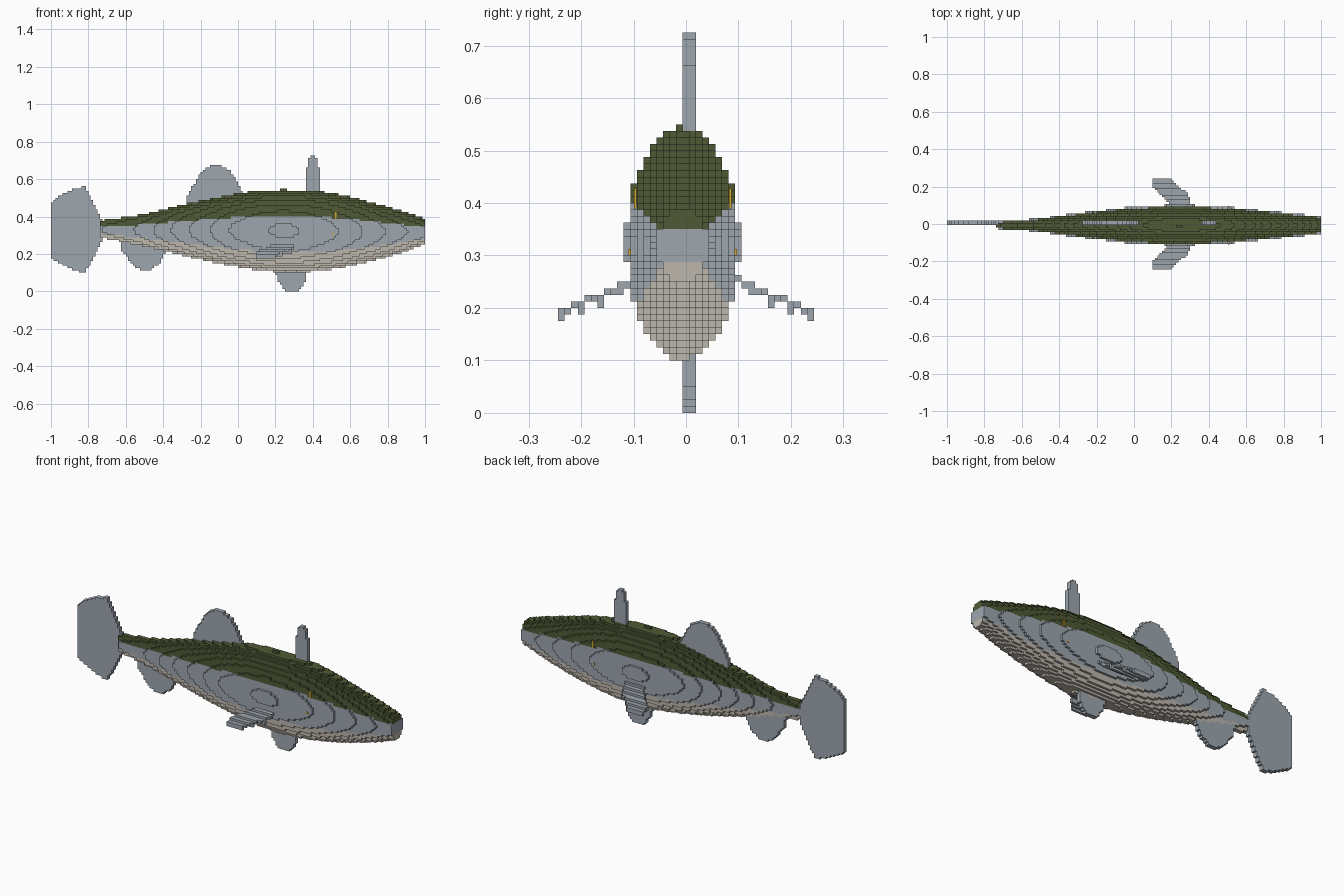
import bpy
import math
from mathutils import Vector

cube = bpy.data.objects.get("Cube")
if cube:
    bpy.data.objects.remove(cube, do_unlink=True)

V = 0.0125                      # block size
ORIGIN = (-1.0, -0.24375, 0.0)  # corner of the block grid
AXIS_Y = -0.00625               # centre plane of the body


def material(name, r, g, b):
    lin = [((c / 255 + 0.055) / 1.055) ** 2.4 for c in (r, g, b)] + [1.0]
    m = bpy.data.materials.new(name)
    m.use_nodes = True
    m.diffuse_color = lin
    bsdf = next(n for n in m.node_tree.nodes if n.type == 'BSDF_PRINCIPLED')
    bsdf.inputs["Base Color"].default_value = lin
    return m


GREEN = material("olive green", 80, 90, 54)
GREY = material("blue grey", 158, 167, 175)
BEIGE = material("pale beige", 190, 183, 172)
YELLOW = material("eye yellow", 218, 170, 40)


def centre(i, j, k):
    return [ORIGIN[n] + (c + 0.5) * V for n, c in enumerate((i, j, k))]


def build_blocks(name, cells, mats):
    """Make a mesh from the exposed sides of {cell: material index}."""
    verts, faces, slots = {}, [], []
    for cell, slot in cells.items():
        for axis in range(3):
            u, w = (axis + 1) % 3, (axis + 2) % 3
            for side in (0, 1):
                other = list(cell)
                other[axis] += 2 * side - 1
                if tuple(other) in cells:
                    continue
                quad = []
                for du, dw in ((0, 0), (1, 0), (1, 1), (0, 1)):
                    p = list(cell)
                    p[axis] += side
                    p[u] += du
                    p[w] += dw
                    quad.append(verts.setdefault(tuple(p), len(verts)))
                faces.append(quad if side else quad[::-1])
                slots.append(slot)
    mesh = bpy.data.meshes.new(name)
    mesh.from_pydata([[ORIGIN[n] + p[n] * V for n in range(3)] for p in verts], [], faces)
    for m in mats:
        mesh.materials.append(m)
    mesh.polygons.foreach_set("material_index", slots)
    mesh.update()
    ob = bpy.data.objects.new(name, mesh)
    bpy.context.collection.objects.link(ob)
    return ob


def interp(table, x):
    """Smooth curve through (x, value) points."""
    n = len(table)
    slope = [(table[min(i + 1, n - 1)][1] - table[max(i - 1, 0)][1]) /
             (table[min(i + 1, n - 1)][0] - table[max(i - 1, 0)][0]) for i in range(n)]
    x = max(table[0][0], min(table[-1][0], x))
    i = max(k for k in range(n - 1) if table[k][0] <= x)
    (xa, a), (xb, b) = table[i], table[i + 1]
    d = xb - xa
    t = (x - xa) / d
    return (a * (2 * t**3 - 3 * t**2 + 1) + slope[i] * d * (t**3 - 2 * t**2 + t)
            + b * (3 * t**2 - 2 * t**3) + slope[i + 1] * d * (t**3 - t**2))


# Body: elliptical sections along x, coloured in three bands by height
TOP = [(-0.74, 0.38), (-0.5, 0.415), (-0.3, 0.463), (0.04, 0.53), (0.25, 0.543),
       (0.5, 0.527), (0.8, 0.452), (1.0, 0.392)]
BOTTOM = [(-0.74, 0.285), (-0.5, 0.24), (-0.3, 0.193), (0.0, 0.13), (0.25, 0.103),
          (0.5, 0.118), (0.8, 0.185), (1.0, 0.25)]
WIDTH = [(-0.74, 0.018), (-0.55, 0.032), (-0.45, 0.044), (-0.36, 0.056), (-0.26, 0.069),
         (-0.15, 0.081), (-0.03, 0.095), (0.25, 0.108), (0.52, 0.095), (0.66, 0.082),
         (0.78, 0.07), (0.9, 0.057), (1.0, 0.047)]
body = {}
for i in range(21, 160):
    x = centre(i, 0, 0)[0]
    top, low, a = (interp(t, x) for t in (TOP, BOTTOM, WIDTH))
    zc, h = (top + low) / 2, (top - low) / 2
    for j in range(10, 28):
        for k in range(7, 45):
            _, y, z = centre(i, j, k)
            r = (z - zc) / h
            if ((y - AXIS_Y) / a) ** 2 + r * r <= 1:
                body[i, j, k] = 0 if r > 0.35 else 1 if r > -0.52 else 2
for i in range(98, 101):        # small crest on the back
    body[i, 18, 43] = 0
    body.setdefault((i, 18, 42), 0)
build_blocks("body", body, [GREEN, GREY, BEIGE])


def inside(poly, x, y):
    hit = False
    for (xa, ya), (xb, yb) in zip(poly, poly[1:] + poly[:1]):
        if (ya > y) != (yb > y) and x < xa + (y - ya) * (xb - xa) / (yb - ya):
            hit = not hit
    return hit


# Upright fins: side outlines, two blocks thick
FINS = {
    "tail_fin": [(-1.01, 0.18), (-1.01, 0.46), (-0.97, 0.505), (-0.9, 0.54), (-0.82, 0.563),
                 (-0.79, 0.50), (-0.73, 0.39), (-0.73, 0.26), (-0.79, 0.15), (-0.82, 0.093),
                 (-0.9, 0.125), (-0.97, 0.16)],
    "dorsal_fin": [(-0.285, 0.42), (-0.28, 0.48), (-0.25, 0.55), (-0.2, 0.63), (-0.15, 0.672),
                   (-0.09, 0.672), (-0.04, 0.645), (0.0, 0.58), (0.03, 0.51), (0.03, 0.42)],
    "front_dorsal_fin": [(0.36, 0.48), (0.36, 0.6), (0.375, 0.70), (0.386, 0.73), (0.414, 0.73),
                         (0.425, 0.70), (0.44, 0.6), (0.44, 0.48)],
    "anal_fin": [(-0.64, 0.29), (-0.62, 0.22), (-0.57, 0.15), (-0.52, 0.113), (-0.47, 0.112),
                 (-0.42, 0.15), (-0.39, 0.21), (-0.39, 0.28)],
    "belly_fin": [(0.2, 0.15), (0.2, 0.10), (0.22, 0.045), (0.25, 0.01), (0.275, -0.01),
                  (0.305, -0.01), (0.34, 0.02), (0.36, 0.06), (0.365, 0.15)],
}
for name, outline in FINS.items():
    cells = {}
    for i in range(160):
        for k in range(60):
            x, _, z = centre(i, 0, k)
            if inside(outline, x, z):
                cells[i, 19, k] = cells[i, 20, k] = 0
    build_blocks(name, cells, [GREY])

# Side fins: swept back in plan and sloping down in steps
PLAN = [(0.20, 0.07), (0.18, 0.12), (0.10, 0.20), (0.10, 0.25), (0.19, 0.25),
        (0.29, 0.155), (0.32, 0.07)]
for name, sign in (("left_side_fin", -1), ("right_side_fin", 1)):
    # the model faces -y, so both fins mirror across the grid's middle column
    cells = {}
    for i in range(85, 110):
        for n in range(6, 20):
            out = n * V
            if not inside(PLAN, centre(i, 0, 0)[0], out):
                continue
            k = int((0.252 - (out - 0.10) * 0.44) / V)
            cells[i, 19 + sign * n, k] = 0
            if n % 3 == 1:
                cells[i, 19 + sign * n, k - 1] = 0
    build_blocks(name, cells, [GREY])


def plate(name, lo, hi):
    bpy.ops.mesh.primitive_cube_add(size=1, location=(Vector(lo) + Vector(hi)) / 2)
    ob = bpy.context.object
    ob.name = name
    ob.scale = Vector(hi) - Vector(lo)
    ob.data.materials.append(YELLOW)


# Eye marks on both sides
for side, s in (("front", -1), ("back", 1)):
    for part, x, z, height, depth in (("upper", 0.518, 0.39, 0.038, 0.088),
                                      ("lower", 0.503, 0.30, 0.012, 0.098)):
        ys = sorted((AXIS_Y + s * depth, AXIS_Y + s * (depth + 0.005)))
        plate(f"{side}_{part}_eye_mark", (x, ys[0], z), (x + 0.008, ys[1], z + height))
